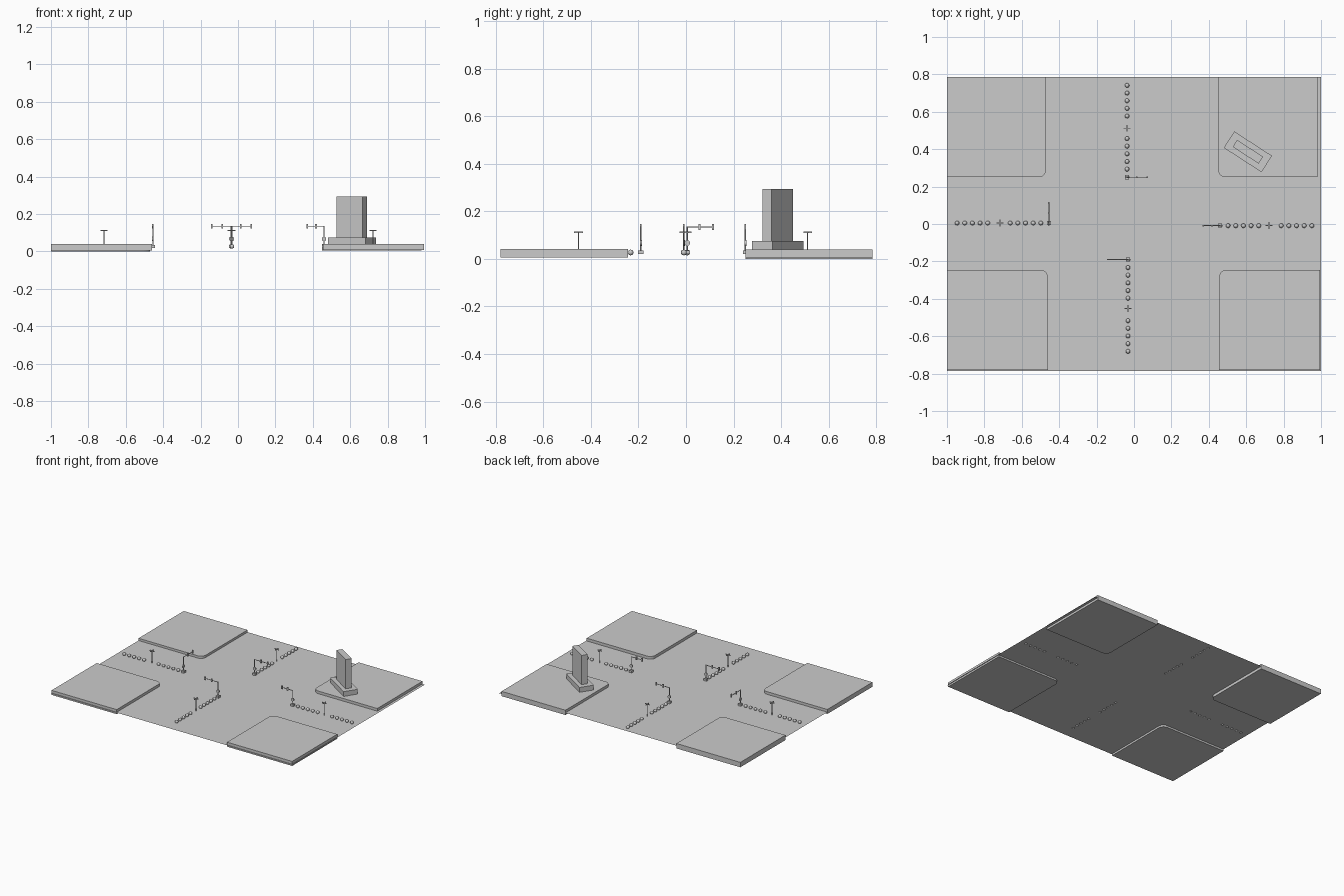
import bpy, bmesh, math
from mathutils import Vector, Matrix

if "Cube" in bpy.data.objects:
    bpy.data.objects.remove(bpy.data.objects["Cube"])

ROAD_Z = 0.02


def finish(bm, name, smooth=False):
    me = bpy.data.meshes.new(name)
    bm.to_mesh(me)
    bm.free()
    ob = bpy.data.objects.new(name, me)
    bpy.context.collection.objects.link(ob)
    if smooth:
        for p in me.polygons:
            p.use_smooth = True
    return ob


def add_box(bm, centre, size, angle=0.0):
    m = (Matrix.Translation(Vector(centre)) @ Matrix.Rotation(angle, 4, 'Z')
         @ Matrix.Diagonal((*size, 1)))
    bmesh.ops.create_cube(bm, size=1, matrix=m)


def add_rod(bm, a, b, r, sides=8):
    a, b = Vector(a), Vector(b)
    d = b - a
    m = Matrix.Translation((a + b) / 2) @ d.to_track_quat('Z', 'Y').to_matrix().to_4x4()
    bmesh.ops.create_cone(bm, cap_ends=True, segments=sides, radius1=r, radius2=r,
                          depth=d.length, matrix=m)


# road sheet
bm = bmesh.new()
bmesh.ops.create_grid(bm, x_segments=1, y_segments=1, size=1,
                      matrix=Matrix.Translation((0, 0, ROAD_Z)) @ Matrix.Diagonal((1, 0.785, 1, 1)))
finish(bm, "road")


# pavement corner slabs, rounded towards the crossing
def pavement(name, inner, outer, z0, z1, r=0.04):
    (xi, yi), (xo, yo) = inner, outer
    sx, sy = math.copysign(1, xo - xi), math.copysign(1, yo - yi)
    pts = [(xo, yi), (xo, yo), (xi, yo)]
    for i in range(7):
        a = i / 6 * math.pi / 2
        pts.append((xi + sx * r * (1 - math.cos(a)), yi + sy * r * (1 - math.sin(a))))
    bm = bmesh.new()
    f = bm.faces.new([bm.verts.new((x, y, z0)) for x, y in pts])
    ext = bmesh.ops.extrude_face_region(bm, geom=[f])
    bmesh.ops.translate(bm, vec=(0, 0, z1 - z0),
                        verts=[v for v in ext["geom"] if isinstance(v, bmesh.types.BMVert)])
    bmesh.ops.recalc_face_normals(bm, faces=bm.faces)
    finish(bm, name)


pavement("pavement_back_left", (-0.47, 0.25), (-1, 0.785), 0.0, 0.037)
pavement("pavement_back_right", (0.45, 0.25), (0.98, 0.785), 0.004, 0.04)
pavement("pavement_front_left", (-0.46, -0.245), (-1, -0.78), 0.006, 0.04)
pavement("pavement_front_right", (0.455, -0.245), (0.995, -0.78), 0.007, 0.041)

# tower block on its plinth
for name, size, z0, z1 in (("plinth", (0.24, 0.104), 0.03, 0.076),
                           ("tower", (0.165, 0.044), 0.076, 0.295)):
    bm = bmesh.new()
    add_box(bm, (0.609, 0.386, (z0 + z1) / 2), (*size, z1 - z0), math.radians(-33))
    finish(bm, name)


# one arm of the crossing: marker balls, street lamp and signal
def road_arm(tag, start, out, arm, arm_len):
    s, o, a = (Vector((*v, 0)) for v in (start, out, arm))

    bm = bmesh.new()
    for first in (0.043, 0.327):
        for i in range(5):
            p = s + o * (first + i * 0.041)
            bmesh.ops.create_uvsphere(bm, u_segments=14, v_segments=8, radius=0.012,
                                      matrix=Matrix.Translation((p.x, p.y, 0.027)))
    finish(bm, tag + "_marker_balls", True)

    # lamp post with cross-shaped head
    bm = bmesh.new()
    p = s + o * 0.262
    add_rod(bm, (p.x, p.y, ROAD_Z), (p.x, p.y, 0.112), 0.002)
    add_box(bm, (p.x, p.y, 0.112), (0.037, 0.005, 0.006))
    add_box(bm, (p.x, p.y, 0.112), (0.005, 0.037, 0.006))
    finish(bm, tag + "_street_lamp")

    # signal pole, overhanging arm, two light housings and round sign
    bm = bmesh.new()
    add_box(bm, (s.x, s.y, 0.028), (0.022, 0.022, 0.016))
    add_rod(bm, (s.x, s.y, ROAD_Z), (s.x, s.y, 0.137), 0.003)
    top = Vector((s.x, s.y, 0.135))
    add_rod(bm, top, top + a * arm_len, 0.0025)
    ang = math.atan2(a.y, a.x)
    for k in (0.5, 1.0):
        add_box(bm, top + a * (arm_len * k - 0.004), (0.009, 0.007, 0.025), ang)
    side = Vector((-a.y, a.x, 0))
    c = Vector((s.x, s.y, 0.067))
    add_rod(bm, c - side * 0.004, c + side * 0.004, 0.012, 16)
    finish(bm, tag + "_traffic_signal")


road_arm("back", (-0.037, 0.25), (0, 1), (1, 0), 0.112)
road_arm("front", (-0.032, -0.19), (0, -1), (-1, 0), 0.112)
road_arm("left", (-0.455, 0.005), (-1, 0), (0, 1), 0.112)
road_arm("right", (0.46, -0.009), (1, 0), (-1, 0), 0.093)
